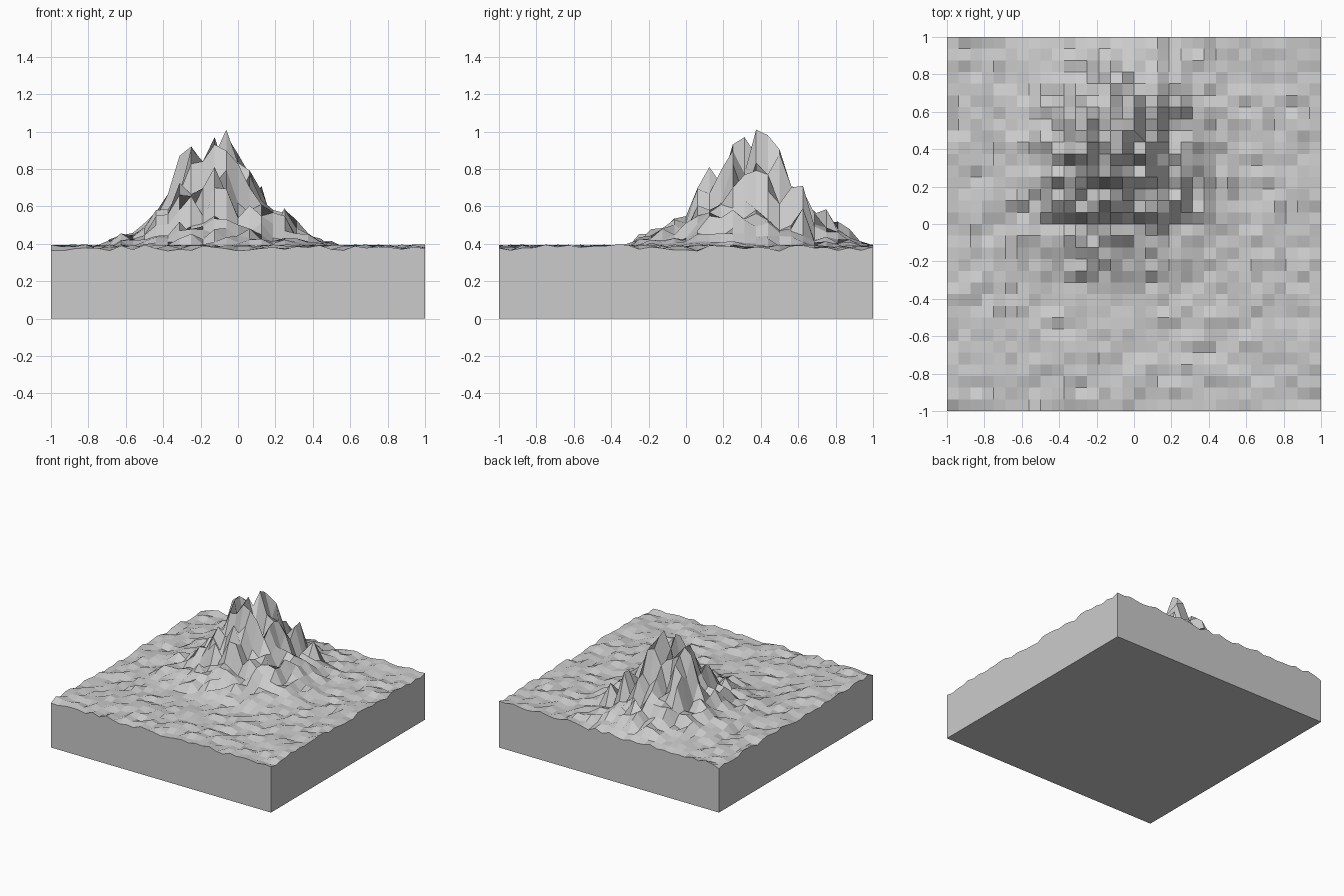
import bpy, bmesh, math, random

random.seed(7)
N = 32                 # cells per side
STEP = 2 / N
GROUND = 0.378

# Mountain outline as seen from the front (x, z) and the side (y, z)
FRONT = [(-0.75, 0.38), (-0.6, 0.45), (-0.5, 0.51), (-0.44, 0.57), (-0.375, 0.62),
         (-0.31, 0.85), (-0.25, 0.92), (-0.19, 0.86), (-0.125, 0.97), (-0.06, 1.01),
         (0, 0.88), (0.06, 0.79), (0.125, 0.71), (0.19, 0.59), (0.25, 0.58),
         (0.31, 0.5), (0.375, 0.47), (0.44, 0.41), (0.55, 0.38)]
SIDE = [(-0.32, 0.38), (-0.19, 0.46), (-0.06, 0.52), (0, 0.56), (0.06, 0.68),
        (0.125, 0.81), (0.19, 0.81), (0.25, 0.93), (0.31, 0.97), (0.375, 1.01),
        (0.44, 0.98), (0.5, 0.87), (0.56, 0.72), (0.625, 0.71), (0.69, 0.56),
        (0.81, 0.49), (0.875, 0.44), (0.97, 0.38)]

# Individual summits (x, y, z)
PEAKS = [(-0.0625, 0.375, 1.01), (-0.125, 0.3125, 0.97), (-0.125, 0.25, 0.93),
         (-0.0625, 0.4375, 0.98), (-0.25, 0.375, 0.92), (-0.3125, 0.375, 0.87),
         (0, 0.5, 0.88), (0.125, 0.5625, 0.70), (0.125, 0.625, 0.71),
         (-0.125, 0.125, 0.81), (-0.1875, 0.25, 0.84), (0.25, 0.625, 0.59),
         (-0.4375, 0.4375, 0.57), (0.0625, 0.4375, 0.77)]


def outline(points, t):
    """Share of the full mountain height at t."""
    if t <= points[0][0] or t >= points[-1][0]:
        return 0.0
    for (a, za), (b, zb) in zip(points, points[1:]):
        if t <= b:
            z = za + (zb - za) * (t - a) / (b - a)
            return max(0.0, (z - GROUND) / (1.01 - GROUND))


def height(x, y):
    for px, py, pz in PEAKS:
        if math.hypot(x - px, y - py) < STEP * 0.4:
            return pz
    rise = outline(FRONT, x) * outline(SIDE, y)
    hill = 0.63 * rise ** 0.85 * random.uniform(0.45, 1.05)
    return GROUND + random.uniform(-0.018, 0.018) + hill


# Rough terrain surface
bm = bmesh.new()
bmesh.ops.create_grid(bm, x_segments=N, y_segments=N, size=1)
for v in bm.verts:
    v.co.z = height(v.co.x, v.co.y)

# Side walls down to the ground, closed with a flat bottom
rim = [e for e in bm.edges if e.is_boundary]
walls = bmesh.ops.extrude_edge_only(bm, edges=rim)["geom"]
for v in walls:
    if isinstance(v, bmesh.types.BMVert):
        v.co.z = 0
bmesh.ops.contextual_create(bm, geom=[g for g in walls if isinstance(g, bmesh.types.BMEdge)
                                      and g.is_boundary])
bmesh.ops.recalc_face_normals(bm, faces=bm.faces)

mesh = bpy.data.meshes.new("mountain_terrain_block")
bm.to_mesh(mesh)
bm.free()
bpy.context.collection.objects.link(bpy.data.objects.new("mountain_terrain_block", mesh))
